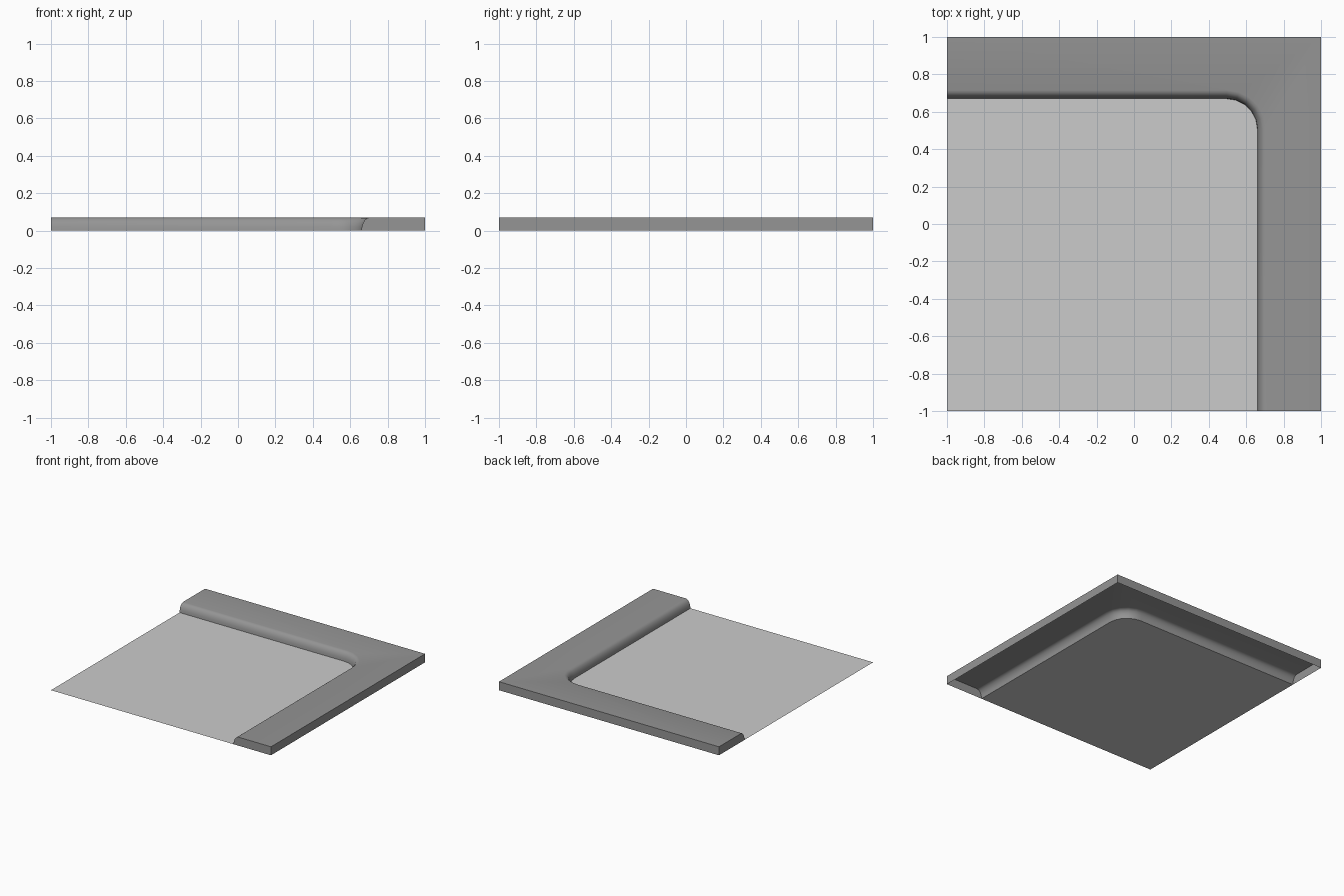
import bpy, bmesh
from math import sin, cos, pi

if "Cube" in bpy.data.objects:
    bpy.data.objects.remove(bpy.data.objects["Cube"])

H = 0.07          # kerb height
INX, INY = 0.66, 0.67   # inner kerb edge at road level
R = 0.165         # corner radius
LIP = 0.045       # width of the rounded kerb edge
SEG, PSEG = 5, 5


def kerb_line(offset):
    """Kerb outline in plan, from the left edge round the corner to the front edge."""
    pts = [(-1, INY + offset)]
    for i in range(SEG + 1):
        a = pi / 2 * (1 - i / SEG)
        pts.append((INX - R + (R + offset) * cos(a), INY - R + (R + offset) * sin(a)))
    pts.append((INX + offset, -1))
    return pts


def make_object(name, bm):
    mesh = bpy.data.meshes.new(name)
    bm.to_mesh(mesh)
    bm.free()
    ob = bpy.data.objects.new(name, mesh)
    bpy.context.collection.objects.link(ob)
    return ob


# Road surface: flat sheet with one rounded corner
bm = bmesh.new()
bm.faces.new([bm.verts.new((x, y, 0)) for x, y in kerb_line(0)[::-1] + [(-1, -1)]])
make_object("road_surface", bm)

# Pavement: L-shaped hollow slab with a rounded inner kerb, open underneath
bm = bmesh.new()
rows = []
for k in range(PSEG + 1):
    t = pi / 2 * k / PSEG
    rows.append([bm.verts.new((x, y, H * sin(t))) for x, y in kerb_line(LIP * (1 - cos(t)))])
for low, high in zip(rows, rows[1:]):
    for i in range(len(low) - 1):
        bm.faces.new((low[i], low[i + 1], high[i + 1], high[i]))

corners = [(1, -1), (1, 1), (-1, 1)]
base = [bm.verts.new((x, y, 0)) for x, y in corners]
top = [bm.verts.new((x, y, H)) for x, y in corners]
bm.faces.new(rows[-1] + top)
for i in range(2):
    bm.faces.new((base[i], base[i + 1], top[i + 1], top[i]))
# End caps at the left and front edges
bm.faces.new([r[0] for r in rows] + [top[2], base[2]])
bm.faces.new(([r[-1] for r in rows] + [top[0], base[0]])[::-1])
pavement = make_object("pavement", bm)

dark = bpy.data.materials.new("dark_grey")
dark.diffuse_color = (0.3, 0.3, 0.3, 1)
dark.use_nodes = True
dark.node_tree.nodes["Principled BSDF"].inputs["Base Color"].default_value = dark.diffuse_color
pavement.data.materials.append(dark)

bpy.context.view_layer.objects.active = pavement
pavement.select_set(True)
bpy.ops.object.shade_smooth_by_angle()
